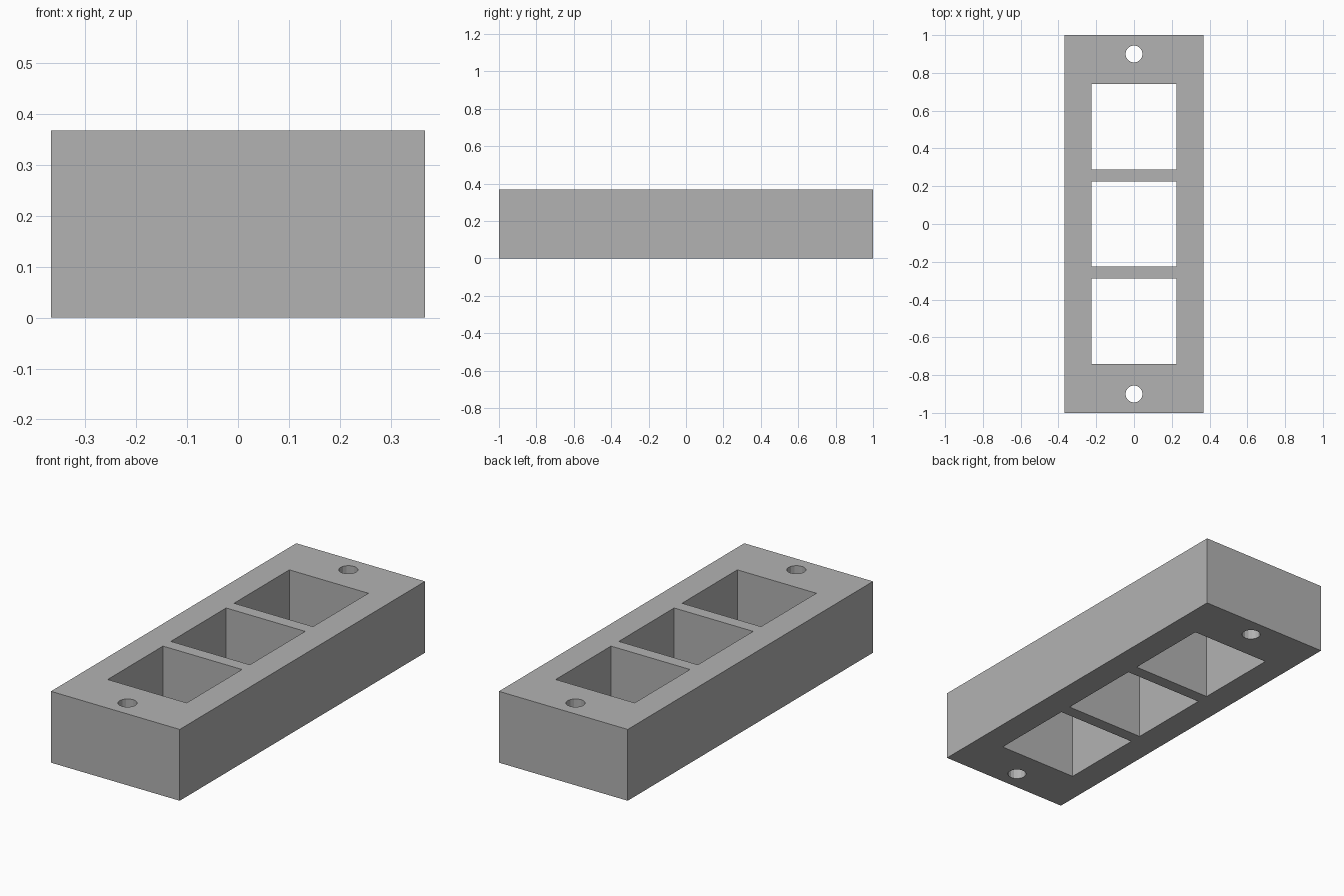
import bpy
import bmesh
from mathutils import Matrix, Vector

WIDTH, LENGTH, HEIGHT = 0.735, 2.0, 0.368
WINDOW, PITCH = 0.451, 0.515
HOLE_RADIUS, HOLE_Y = 0.045, 0.9

cube = bpy.data.objects.get("Cube")
if cube:
    bpy.data.objects.remove(cube, do_unlink=True)

grey = bpy.data.materials.new("plain grey")
grey.use_nodes = True
colour = (0.45, 0.45, 0.45, 1)
grey.diffuse_color = colour
bsdf = next(n for n in grey.node_tree.nodes if n.type == 'BSDF_PRINCIPLED')
bsdf.inputs["Base Color"].default_value = colour


def add_box(bm, size, centre):
    matrix = Matrix.Translation(centre) @ Matrix.Diagonal((*size, 1))
    bmesh.ops.create_cube(bm, size=1, matrix=matrix)


def make_object(name, bm):
    mesh = bpy.data.meshes.new(name)
    bm.to_mesh(mesh)
    bm.free()
    mesh.materials.append(grey)
    obj = bpy.data.objects.new(name, mesh)
    bpy.context.collection.objects.link(obj)
    return obj


# Solid block
bm = bmesh.new()
add_box(bm, (WIDTH, LENGTH, HEIGHT), Vector((0, 0, HEIGHT / 2)))
block = make_object("frame_block", bm)

# Cutters: three square windows and two round screw holes
bm = bmesh.new()
for i in (-1, 0, 1):
    add_box(bm, (WINDOW, WINDOW, HEIGHT * 2), Vector((0, i * PITCH, HEIGHT / 2)))
for side in (-1, 1):
    bmesh.ops.create_cone(bm, cap_ends=True, segments=16, radius1=HOLE_RADIUS,
                          radius2=HOLE_RADIUS, depth=HEIGHT * 2,
                          matrix=Matrix.Translation((0, side * HOLE_Y, HEIGHT / 2)))
cutter = make_object("opening_cutter", bm)
cutter.hide_render = True

# Cut the openings through the block
cut = block.modifiers.new("openings", 'BOOLEAN')
cut.operation = 'DIFFERENCE'
cut.solver = 'EXACT'
cut.object = cutter
bpy.context.view_layer.objects.active = block
block.select_set(True)
bpy.ops.object.modifier_apply(modifier=cut.name)
bpy.data.objects.remove(cutter, do_unlink=True)
